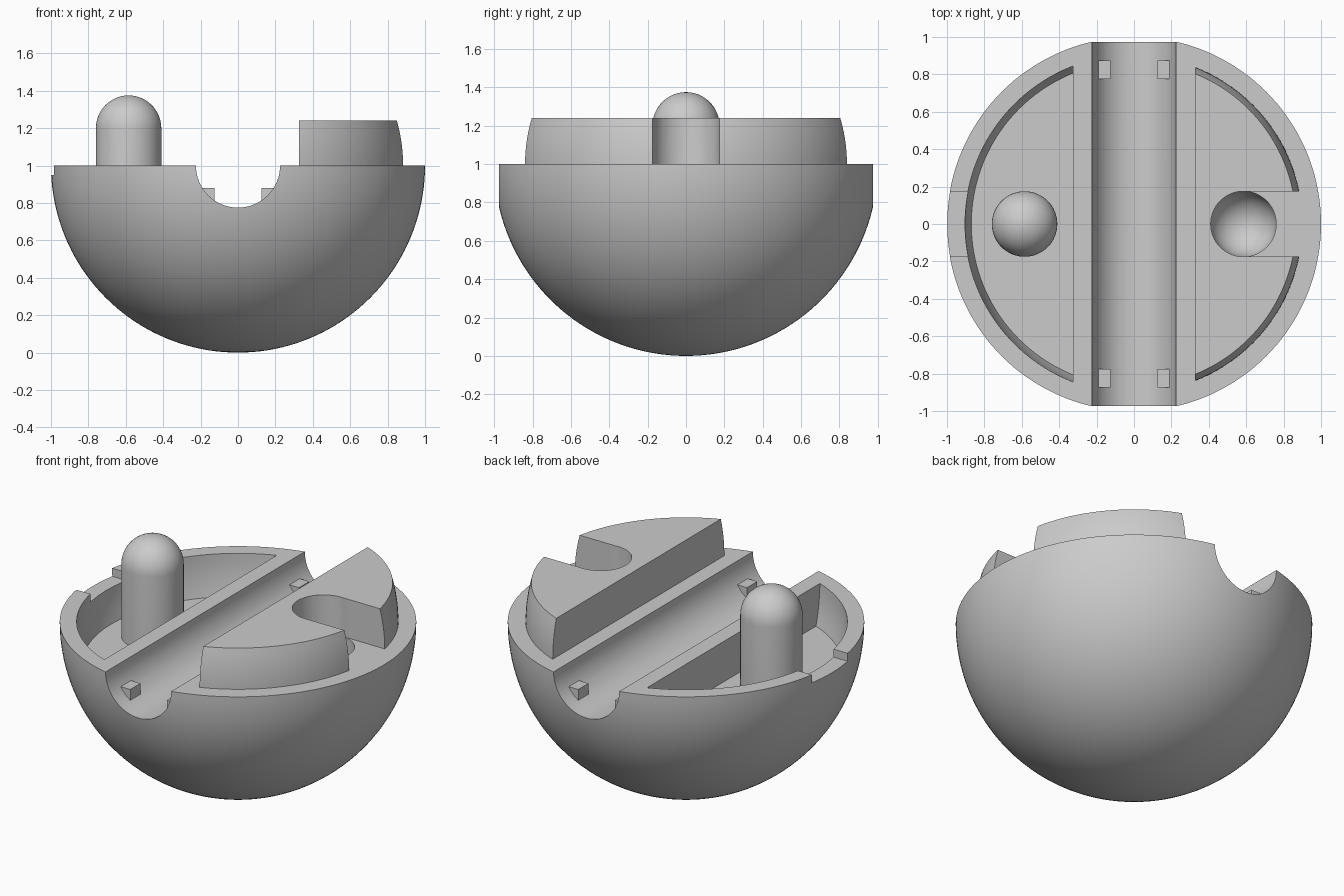
import bpy
import bmesh
from math import sin, cos, pi, sqrt, asin, radians
from mathutils import Matrix, Vector

default = bpy.data.objects.get("Cube")
if default:
    bpy.data.objects.remove(default, do_unlink=True)

grey = bpy.data.materials.new("plain grey")
grey.use_nodes = True
colour = (0.6, 0.6, 0.6, 1)
grey.diffuse_color = colour
grey.node_tree.nodes["Principled BSDF"].inputs["Base Color"].default_value = colour


def add_object(name, bm):
    bmesh.ops.recalc_face_normals(bm, faces=bm.faces)
    mesh = bpy.data.meshes.new(name)
    bm.to_mesh(mesh)
    bm.free()
    mesh.materials.append(grey)
    obj = bpy.data.objects.new(name, mesh)
    bpy.context.collection.objects.link(obj)
    return obj


def revolve(name, profile, steps, matrix):
    """Solid of revolution from (radius, height) points that start and end on the axis."""
    bm = bmesh.new()
    verts = [bm.verts.new((r, 0, z)) for r, z in profile]
    edges = [bm.edges.new(pair) for pair in zip(verts, verts[1:])]
    bmesh.ops.spin(bm, geom=verts + edges, cent=(0, 0, 0), axis=(0, 0, 1),
                   angle=2 * pi, steps=steps)
    bmesh.ops.remove_doubles(bm, verts=bm.verts, dist=1e-5)
    bmesh.ops.transform(bm, matrix=matrix, verts=bm.verts)
    return add_object(name, bm)


def box(name, low, high):
    low, high = Vector(low), Vector(high)
    bm = bmesh.new()
    bmesh.ops.create_cube(bm, size=1)
    bmesh.ops.scale(bm, vec=high - low, verts=bm.verts)
    bmesh.ops.translate(bm, vec=(low + high) / 2, verts=bm.verts)
    return add_object(name, bm)


def combine(target, tool, operation="DIFFERENCE"):
    mod = target.modifiers.new("combine", "BOOLEAN")
    mod.operation = operation
    mod.solver = "EXACT"
    mod.object = tool
    bpy.context.view_layer.objects.active = target
    bpy.ops.object.modifier_apply(modifier=mod.name)
    bpy.data.objects.remove(tool, do_unlink=True)


def arc(radius, z_from, z_to, count):
    """Points on a sphere section between two heights above its centre."""
    a, b = asin(z_from / radius), asin(z_to / radius)
    angles = [a + (b - a) * i / count for i in range(count + 1)]
    return [(radius * cos(t), radius * sin(t)) for t in angles]


RIM = Matrix.Translation((0, 0, 1))
PEG_X, PEG_R = 0.585, 0.175

# Hemisphere body
bowl = [(0, -1)] + arc(1, -1, 0, 40)[1:] + [(0, 0)]
body = revolve("body", bowl, 144, RIM)

# Round groove running front to back
groove = revolve("groove_cutter", [(0, -1.2), (0.225, -1.2), (0.225, 1.2), (0, 1.2)],
                 64, RIM @ Matrix.Rotation(pi / 2, 4, "X"))
combine(body, groove)

# Pocket on the right side, with a curved outer wall
wall = arc(0.905, -0.25, 0, 6)
pocket = revolve("pocket_cutter", [(0, -0.25)] + wall + [(0.905, 0.2), (0, 0.2)], 144, RIM)
combine(pocket, box("pocket_trim", (-0.325, -1.5, 0), (1.5, 1.5, 2)))
combine(body, pocket)

# Shallow notch through the pocket rim
combine(body, box("notch_cutter", (-1.2, -0.175, 0.95), (-0.7, 0.175, 1.2)))

# Raised tab on the left side, split by a slot and joined to the body
edge = arc(0.9, -0.04, 0.24, 8)
tab = revolve("tab", [(0, -0.04)] + edge + [(0, 0.24)], 144, RIM)
combine(tab, box("tab_trim", (-1.5, -1.5, 0), (0.325, 1.5, 2)))
combine(tab, box("slot_cutter", (PEG_X, -0.174, 0), (1.5, 0.174, 2)))
combine(body, tab, "UNION")

# Round-bottomed socket in the tab
bottom = [(PEG_R * sin(t), -0.2 - PEG_R * cos(t)) for t in [pi / 2 * i / 12 for i in range(13)]]
socket = revolve("socket_cutter", bottom + [(PEG_R, 0.5), (0, 0.5)], 64,
                 Matrix.Translation((PEG_X, 0, 1)))
combine(body, socket)

# Domed peg standing in the pocket
dome = [(PEG_R * cos(t), 0.2 + PEG_R * sin(t)) for t in [pi / 2 * i / 12 for i in range(12)]]
peg = revolve("peg", [(0, -0.27), (PEG_R, -0.27)] + dome + [(0, 0.2 + PEG_R)], 64,
              Matrix.Translation((-PEG_X, 0, 1)))

# Four small stops near the ends of the groove
for side_name, sx in (("left", 1), ("right", -1)):
    for end_name, sy in (("front", -1), ("back", 1)):
        xs = sorted((sx * 0.125, sx * 0.2))
        ys = sorted((sy * 0.775, sy * 0.875))
        box(f"groove_stop_{end_name}_{side_name}", (xs[0], ys[0], 0.77), (xs[1], ys[1], 0.88))

# Smooth curved surfaces, keep the cut edges sharp
for obj in (body, peg):
    bpy.ops.object.select_all(action="DESELECT")
    obj.select_set(True)
    bpy.context.view_layer.objects.active = obj
    bpy.ops.object.shade_smooth_by_angle(angle=radians(30))
